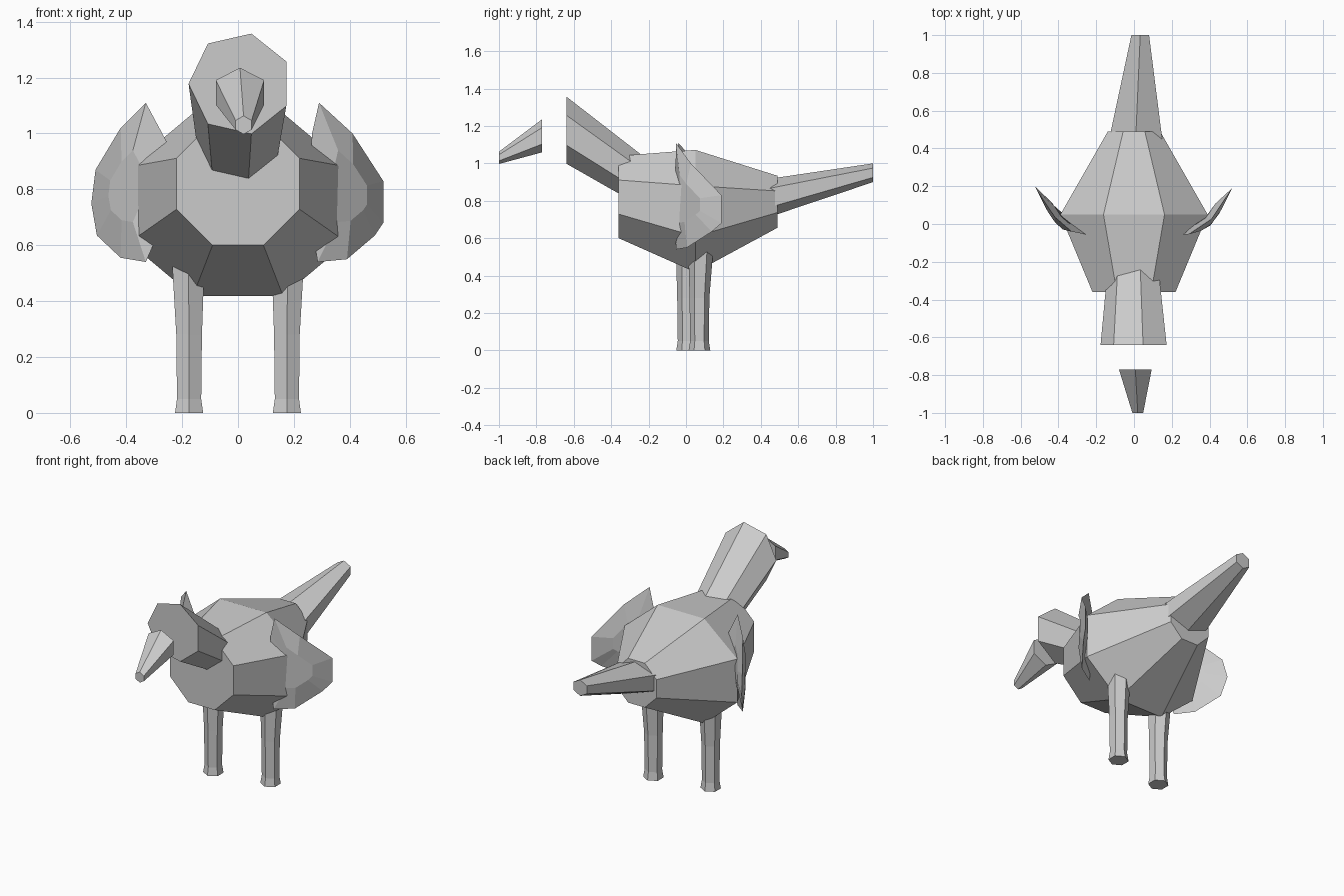
import bpy, bmesh, math
from mathutils import Vector

cube = bpy.data.objects.get("Cube")
if cube:
    bpy.data.objects.remove(cube, do_unlink=True)

grey = bpy.data.materials.new("plain_grey")
grey.use_nodes = True
colour = (0.6, 0.6, 0.6, 1)
grey.diffuse_color = colour
grey.node_tree.nodes["Principled BSDF"].inputs["Base Color"].default_value = colour


def loft(name, rings):
    """Skin a list of equal rings and cap both ends."""
    bm = bmesh.new()
    loops = [[bm.verts.new(p) for p in ring] for ring in rings]
    count = len(loops[0])
    for a, b in zip(loops, loops[1:]):
        for i in range(count):
            j = (i + 1) % count
            bm.faces.new((a[i], a[j], b[j], b[i]))
    bm.faces.new(loops[0])
    bm.faces.new(loops[-1])
    bmesh.ops.recalc_face_normals(bm, faces=bm.faces)
    mesh = bpy.data.meshes.new(name)
    bm.to_mesh(mesh)
    bm.free()
    mesh.materials.append(grey)
    obj = bpy.data.objects.new(name, mesh)
    bpy.context.collection.objects.link(obj)
    return obj


def circle(sides, start):
    angles = [math.radians(start) + math.tau * i / sides for i in range(sides)]
    return [(math.cos(a), math.sin(a)) for a in angles]


def y_ring(sides, start, y, x, z, rx, rz):
    return [(x + rx * u, y, z + rz * v) for u, v in circle(sides, start)]


def z_ring(sides, start, z, x, y, r):
    return [(x + r * u, y + r * v, z) for u, v in circle(sides, start)]


# Body: three octagonal sections
loft("body", [y_ring(8, 22.5, -0.36, 0, 0.82, 0.238, 0.238),
              y_ring(8, 22.5, 0.05, 0, 0.745, 0.422, 0.354),
              y_ring(8, 22.5, 0.49, 0, 0.795, 0.15, 0.15)])

# Neck and head: seven-sided, open wedge towards the front
loft("neck", [y_ring(7, 180, -0.64, 0.007, 1.178, 0.184, 0.184),
              y_ring(7, 180, -0.1, 0, 0.815, 0.127, 0.127)])

# Beak, set ahead of the head
loft("beak", [y_ring(6, 30, -1, 0.02, 1.03, 0.033, 0.033),
              y_ring(6, 30, -0.77, 0.007, 1.147, 0.1, 0.088)])

# Tail
loft("tail", [y_ring(6, 30, 0.36, 0.005, 0.795, 0.18, 0.11),
              y_ring(6, 30, 1, 0.033, 0.95, 0.054, 0.05)])

# Legs, one a little behind the other
for name, x, y in (("left_leg", 0.175, 0.072), ("right_leg", -0.175, 0.006)):
    loft(name, [z_ring(6, 30, 0, x, y, 0.058),
                z_ring(6, 30, 0.05, x, y, 0.05),
                z_ring(6, 30, 0.28, x, y, 0.053),
                z_ring(6, 30, 0.58, x * 1.02, y + 0.008, 0.069)])


# Wings: thin curved blades, thickest in the middle
def wing(name, side, outline):
    edge = []
    for x, z in outline:
        t = max(0, (x - 0.28) / 0.24)
        edge.append(Vector((x, -0.055 + 0.245 * t ** 1.8, z)))
    centre = Vector((0.385, 0.01, 0.8))
    push = Vector((0.016, -0.016, 0))
    outer = [p.lerp(centre, 0.55) + push for p in edge]
    inner = [p.lerp(centre, 0.55) - push for p in edge]
    rings = [[(side * p.x, p.y, p.z) for p in ring] for ring in (outer, edge, inner)]
    loft(name, rings)


wing("left_wing", 1, [(0.29, 1.11), (0.41, 1.0), (0.52, 0.83), (0.52, 0.68), (0.49, 0.635),
                      (0.39, 0.55), (0.285, 0.54), (0.25, 0.75), (0.265, 1.0)])
wing("right_wing", -1, [(0.33, 1.11), (0.42, 1.02), (0.51, 0.87), (0.525, 0.75), (0.505, 0.635),
                        (0.42, 0.555), (0.33, 0.54), (0.26, 0.7), (0.255, 0.97)])
